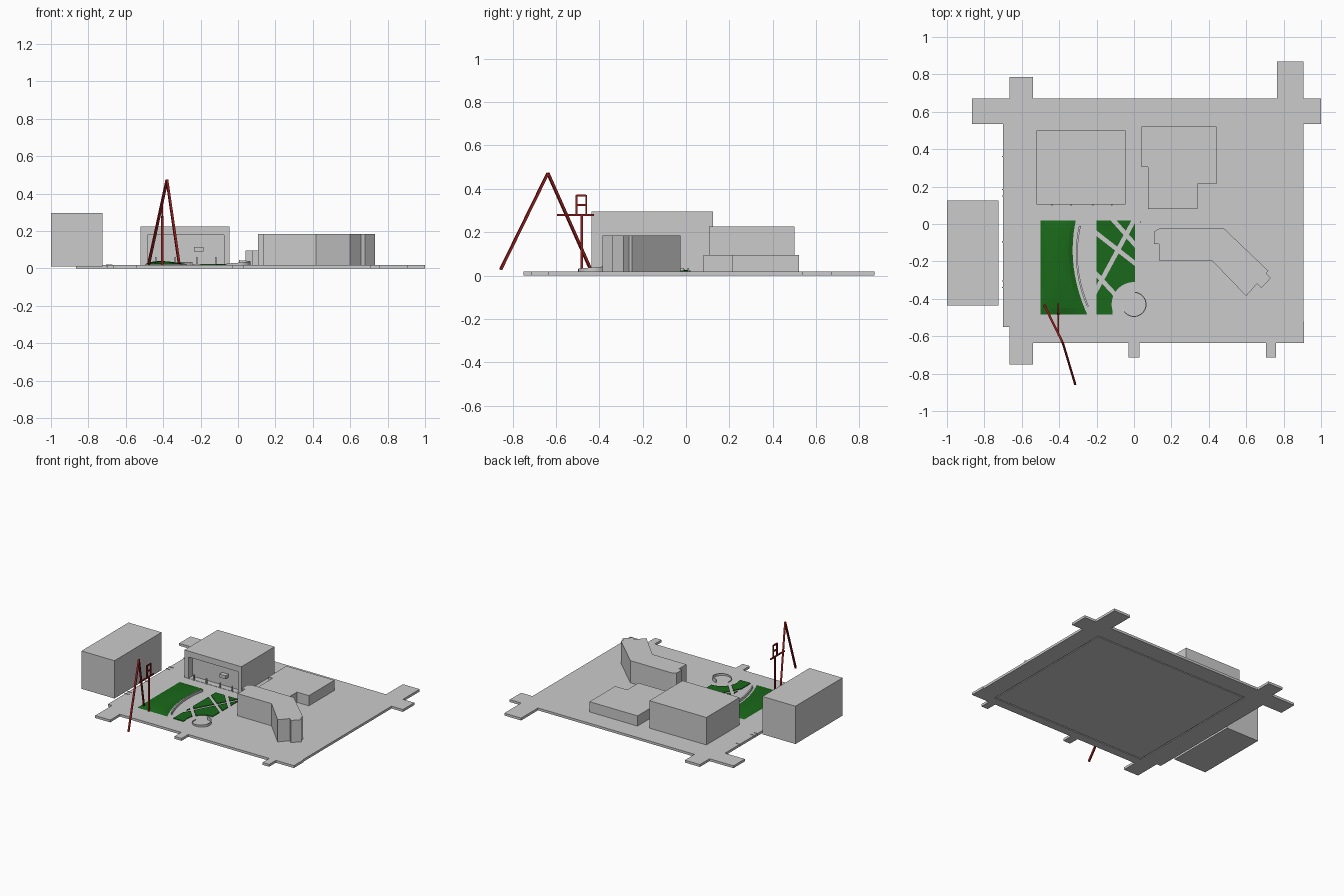
import bpy, bmesh, math
from mathutils import Vector

if "Cube" in bpy.data.objects:
    bpy.data.objects.remove(bpy.data.objects["Cube"])


def material(name, rgb):
    m = bpy.data.materials.new(name)
    m.diffuse_color = (*rgb, 1)
    m.use_nodes = True
    m.node_tree.nodes["Principled BSDF"].inputs["Base Color"].default_value = m.diffuse_color
    return m


RED = material("dark_red", (0.30, 0.012, 0.012))
GREEN = material("grass_green", (0.01, 0.14, 0.01))


def finish(name, bm, mat=None):
    bmesh.ops.recalc_face_normals(bm, faces=bm.faces)
    me = bpy.data.meshes.new(name)
    bm.to_mesh(me)
    bm.free()
    ob = bpy.data.objects.new(name, me)
    bpy.context.collection.objects.link(ob)
    if mat:
        me.materials.append(mat)
    return ob


def prism(name, pts, z0, z1, mat=None):
    bm = bmesh.new()
    f = bm.faces.new([bm.verts.new((x, y, z0)) for x, y in pts])
    up = bmesh.ops.extrude_face_region(bm, geom=[f])["geom"]
    vs = [v for v in up if isinstance(v, bmesh.types.BMVert)]
    bmesh.ops.translate(bm, verts=vs, vec=(0, 0, z1 - z0))
    return finish(name, bm, mat)


def box(name, x0, x1, y0, y1, z0, z1, mat=None):
    return prism(name, [(x0, y0), (x1, y0), (x1, y1), (x0, y1)], z0, z1, mat)


def strip(name, a, b, w, z0, z1):
    a, b = Vector(a), Vector(b)
    d = (b - a).normalized()
    n = Vector((-d.y, d.x)) * w / 2
    a, b = a - d * 0.03, b + d * 0.03
    return prism(name, [a - n, b - n, b + n, a + n], z0, z1)


def beam(name, a, b, w, mat):
    a, b = Vector(a), Vector(b)
    bm = bmesh.new()
    bmesh.ops.create_cube(bm, size=1)
    bmesh.ops.scale(bm, verts=bm.verts, vec=(w, w, (b - a).length))
    ob = finish(name, bm, mat)
    ob.rotation_euler = (b - a).to_track_quat('Z', 'Y').to_euler()
    ob.location = (a + b) / 2
    return ob


def cut(ob, cutters):
    for c in cutters:
        c.hide_render = True
        m = ob.modifiers.new("cut", 'BOOLEAN')
        m.operation, m.object, m.solver = 'DIFFERENCE', c, 'EXACT'
        bpy.context.view_layer.objects.active = ob
        bpy.ops.object.modifier_apply(modifier=m.name)
        bpy.data.objects.remove(c)


# Street slab with road stubs, grooved underneath along the inner block edge
TOP = 0.018
slab = prism("street_slab", [
    (-.665, -.75), (-.54, -.75), (-.54, -.635), (-.03, -.635), (-.03, -.715),
    (.03, -.715), (.03, -.635), (.705, -.635), (.705, -.715), (.76, -.715),
    (.76, -.635), (.91, -.635), (.91, -.52), (.905, -.52), (.905, .535),
    (1, .535), (1, .67), (.905, .67), (.905, .87), (.765, .87), (.765, .67),
    (-.54, .67), (-.54, .785), (-.665, .785), (-.665, .67), (-.865, .67),
    (-.865, .535), (-.70, .535), (-.70, -.55), (-.665, -.55)], 0, TOP)
gx0, gx1, gy0, gy1, g = -.54, .765, -.57, .535, .008
cut(slab, [box("groove", gx0, gx1, y, y + g, -.01, .006) for y in (gy0, gy1 - g)]
    + [box("groove", x, x + g, gy0, gy1, -.01, .006) for x in (gx0, gx1 - g)])

# Curb bars along the left edge
for i, y in enumerate((.36, .185, .15, -.095, -.305, -.34)):
    box(f"curb_bar_{i}", -.705, -.67, y - .003, y + .003, .01, .021)

# Side building
box("side_building", -1, -.725, -.435, .125, .01, .295)

# Hall with recessed porch, posts and balcony box
hall = box("hall", -.52, -.045, .105, .50, .012, .225)
cut(hall, [box("porch_cutter", -.485, -.075, .05, .15, .02, .18)])
for i, x in enumerate((-.44, -.335, -.22, -.12)):
    box(f"porch_post_{i}", x - .004, x + .004, .10, .108, .012, .06)
box("balcony_box", -.235, -.185, .115, .155, .09, .115)

# Low stepped building
prism("low_building", [(.04, .52), (.04, .305), (.075, .305), (.075, .08),
                       (.34, .08), (.34, .215), (.44, .215), (.44, .52)], .012, .095)

# Bent building
prism("bent_building", [
    (.134, -.025), (.107, -.04), (.107, -.107), (.134, -.107), (.134, -.195),
    (.416, -.195), (.60, -.385), (.657, -.32), (.68, -.342), (.732, -.289),
    (.706, -.262), (.718, -.25), (.482, -.025)], .012, .185)

# Left lawn: gentle mound with a curved right edge
bm = bmesh.new()
NU, NV = 8, 14
rows = []
for j in range(NV + 1):
    v = j / NV
    y = -.485 + .505 * v
    right = -.328 + .66 * (y + .14) ** 2
    row = []
    for i in range(NU + 1):
        u = i / NU
        h = math.sqrt(abs(math.sin(math.pi * u) * math.sin(math.pi * v)))
        row.append(bm.verts.new((-.50 + (right + .50) * u, y, .021 + .018 * h)))
    rows.append(row)
for j in range(NV):
    for i in range(NU):
        bm.faces.new((rows[j][i], rows[j][i + 1], rows[j + 1][i + 1], rows[j + 1][i]))
finish("mound_lawn", bm, GREEN)

# Curved bench wall
ys = [-.44 + .43 * i / 12 for i in range(13)]
arc = [(-.306 + .75 * (y + .16) ** 2, y) for y in ys]
prism("curved_wall", [(x - .005, y) for x, y in arc]
      + [(x + .005, y) for x, y in reversed(arc)], .012, .035)

# Right lawn with diagonal paths and a round plaza cut out
lawn = box("path_lawn", -.20, .005, -.485, .02, .012, .023, GREEN)
paths = [((-.2, -.05), (.005, -.21)), ((-.2, -.35), (0, .02)),
         ((-.11, .02), (.005, -.11)), ((-.2, -.27), (-.08, -.40))]
cutters = [strip("path_cutter", a, b, .024, 0, .05) for a, b in paths]
cutters.append(prism("plaza_cutter", [
    (.12 * math.cos(t * math.pi / 16), -.43 + .12 * math.sin(t * math.pi / 16))
    for t in range(32)], 0, .05))
cutters.append(box("corner_cutter", -.115, .05, -.52, -.43, 0, .05))
cut(lawn, cutters)

# Round plaza wall: an open ring whose top rises from its left end
bm = bmesh.new()
N = 30
sections = []
for k in range(N + 1):
    a = math.radians(165 + 280 * k / N)
    top = TOP + .004 + .022 * k / N
    sections.append([bm.verts.new((r * math.cos(a), -.43 + r * math.sin(a), z))
                     for r, z in ((.062, .012), (.067, .012), (.067, top), (.062, top))])
for s, t in zip(sections, sections[1:]):
    for i in range(4):
        bm.faces.new((s[i], s[(i + 1) % 4], t[(i + 1) % 4], t[i]))
bm.faces.new(sections[0])
bm.faces.new(sections[-1])
finish("plaza_wall", bm)
box("plaza_post", .032, .038, .008, .014, .012, .035)

# Red sculpture: leaning legs
apex = (-.38, -.637, .472)
beam("sculpture_leg_back", (-.478, -.437, .022), apex, .012, RED)
beam("sculpture_leg_front", (-.315, -.855, .027), apex, .012, RED)

# Red post with crossbar and a plain open frame on top
px = -.405
beam("sculpture_post", (px, -.48, .012), (px, -.48, .28), .011, RED)
beam("sculpture_crossbar", (px, -.595, .278), (px, -.425, .278), .009, RED)
for i, y in enumerate((-.505, -.46)):
    beam(f"frame_upright_{i}", (px, y, .28), (px, y, .372), .009, RED)
for i, z in enumerate((.325, .368)):
    beam(f"frame_rail_{i}", (px, -.505, z), (px, -.46, z), .009, RED)
